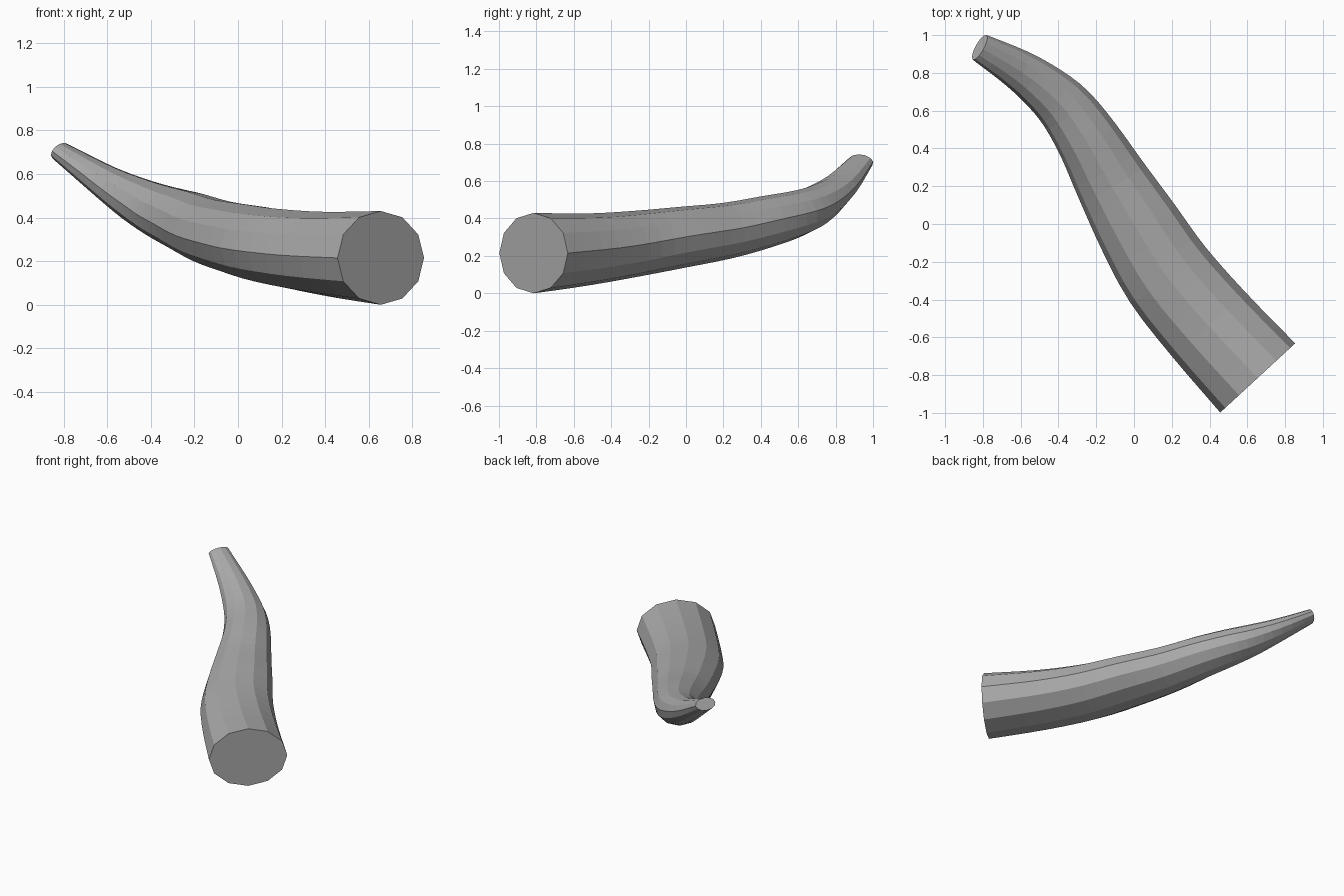
import bpy, bmesh, math
from mathutils import Vector

cube = bpy.data.objects.get("Cube")
if cube:
    bpy.data.objects.remove(cube)

SIDES, STEPS = 12, 3

# Horn path: centre x, y, z, then sideways and upright radius
SECTIONS = [
    (0.655, -0.815, 0.215, 0.270, 0.215),
    (0.39, -0.525, 0.235, 0.258, 0.192),
    (0.18, -0.27, 0.265, 0.248, 0.176),
    (0.025, -0.02, 0.30, 0.228, 0.163),
    (-0.115, 0.22, 0.335, 0.198, 0.150),
    (-0.24, 0.44, 0.385, 0.170, 0.138),
    (-0.355, 0.605, 0.43, 0.150, 0.122),
    (-0.47, 0.715, 0.485, 0.130, 0.103),
    (-0.615, 0.82, 0.57, 0.107, 0.075),
    (-0.817, 0.935, 0.705, 0.075, 0.044),
]


def blend(a, b, c, d, t):
    """Smooth interpolation from b to c."""
    return 0.5 * (2 * b + (c - a) * t + (2 * a - 5 * b + 4 * c - d) * t * t
                  + (3 * b - a - 3 * c + d) * t ** 3)


keys = [Vector(s) for s in SECTIONS]
keys = [2 * keys[0] - keys[1]] + keys + [2 * keys[-1] - keys[-2]]
path = [blend(*keys[i:i + 4], j / STEPS)
        for i in range(len(SECTIONS) - 1) for j in range(STEPS)]
path.append(Vector(SECTIONS[-1]))

# Rings of an oval cross-section, square to the path
bm = bmesh.new()
rings = []
last = len(path) - 1
for i, p in enumerate(path):
    ahead, behind = path[min(i + 1, last)], path[max(i - 1, 0)]
    tangent = Vector((ahead - behind)[:3])
    if i == 0:
        tangent.z = 0  # upright cut at the base
    tangent.normalize()
    side = tangent.cross(Vector((0, 0, 1))).normalized()
    up = side.cross(tangent)
    roll = math.radians(5) * math.sin(math.pi * i / last)
    side, up = (side * math.cos(roll) + up * math.sin(roll),
                up * math.cos(roll) - side * math.sin(roll))
    ring = []
    for k in range(SIDES):
        a = math.tau * k / SIDES
        ring.append(bm.verts.new(Vector(p[:3]) + side * p[3] * math.cos(a)
                                 + up * p[4] * math.sin(a)))
    rings.append(ring)

# Side strips and the two end caps
for r, s in zip(rings, rings[1:]):
    for k in range(SIDES):
        n = (k + 1) % SIDES
        bm.faces.new((r[k], r[n], s[n], s[k]))
bm.faces.new(rings[0])
bm.faces.new(rings[-1])
bmesh.ops.recalc_face_normals(bm, faces=bm.faces)

mesh = bpy.data.meshes.new("horn")
bm.to_mesh(mesh)
bm.free()
horn = bpy.data.objects.new("horn", mesh)
bpy.context.collection.objects.link(horn)

# Plain grey
grey = bpy.data.materials.new("grey")
grey.use_nodes = True
color = (0.4, 0.4, 0.4, 1)
grey.diffuse_color = color
grey.node_tree.nodes["Principled BSDF"].inputs["Base Color"].default_value = color
mesh.materials.append(grey)
